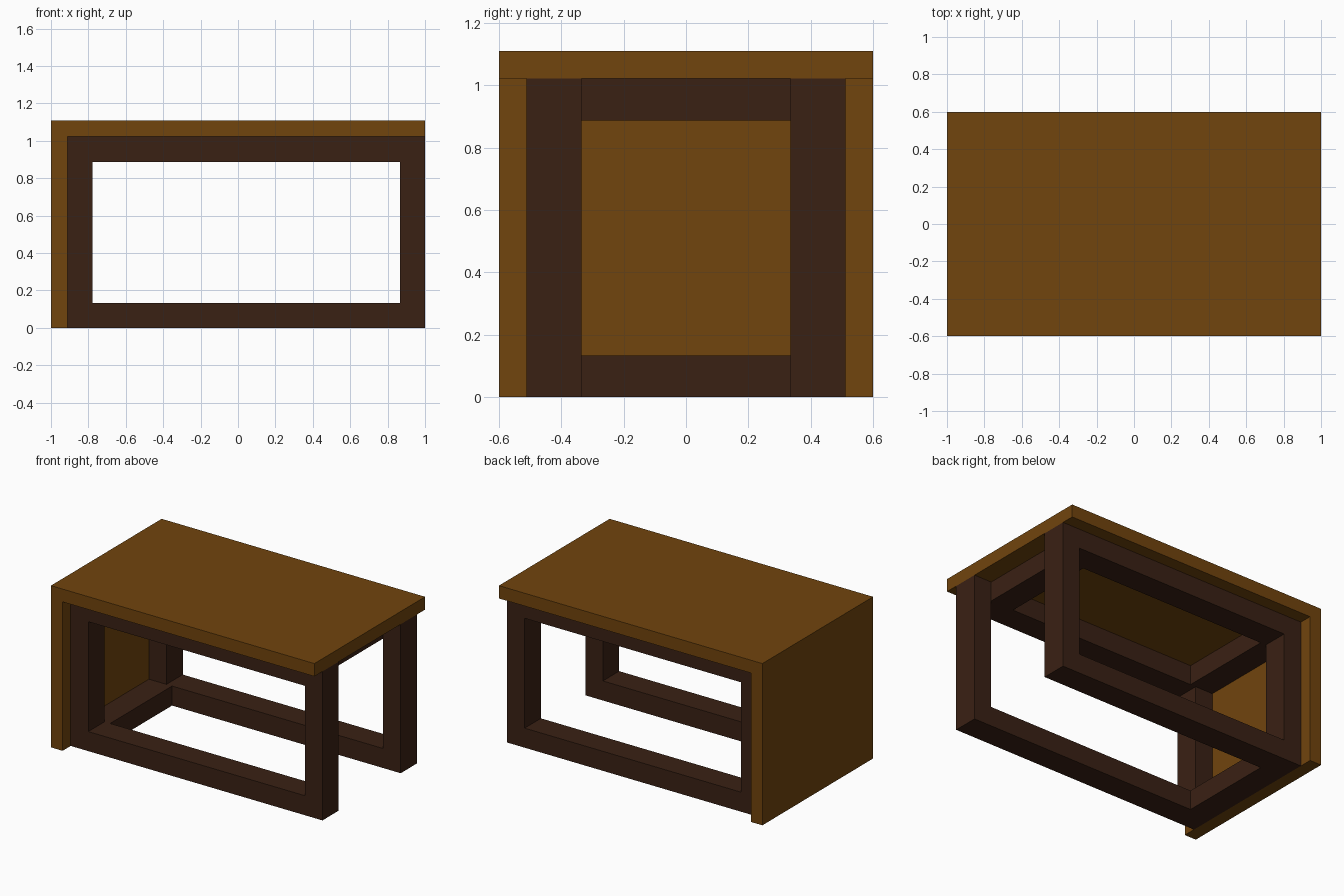
import bpy, bmesh

if "Cube" in bpy.data.objects:
    bpy.data.objects.remove(bpy.data.objects["Cube"])

H = 1.11                    # overall height
T = 0.088                   # board thickness
ZT = H - T                  # underside of the top
XL = -1 + T                 # inner face of the side panel
Y0, Y1 = 0.336, 0.512       # inner and outer faces of the frames
RAIL = 0.134                # rail height and post width
DEPTH = Y1 - Y0


def material(name, rgb):
    m = bpy.data.materials.new(name)
    m.diffuse_color = (*rgb, 1)
    m.use_nodes = True
    m.node_tree.nodes["Principled BSDF"].inputs["Base Color"].default_value = m.diffuse_color
    return m


light_wood = material("light_wood", (0.165, 0.058, 0.004))
dark_wood = material("dark_wood", (0.042, 0.015, 0.007))


def finish(bm, name, mat):
    bmesh.ops.recalc_face_normals(bm, faces=bm.faces)
    me = bpy.data.meshes.new(name)
    bm.to_mesh(me)
    bm.free()
    me.materials.append(mat)
    ob = bpy.data.objects.new(name, me)
    bpy.context.collection.objects.link(ob)
    return ob


def extrude_y(bm, y0, y1):
    """Turn the flat xz profile at y0 into a solid reaching y1."""
    res = bmesh.ops.extrude_face_region(bm, geom=bm.faces[:], use_keep_orig=True)
    verts = [g for g in res["geom"] if isinstance(g, bmesh.types.BMVert)]
    bmesh.ops.translate(bm, verts=verts, vec=(0, y1 - y0, 0))


def prism(name, profile, y0, y1, mat):
    bm = bmesh.new()
    bm.faces.new([bm.verts.new((x, y0, z)) for x, z in profile])
    extrude_y(bm, y0, y1)
    return finish(bm, name, mat)


def rect(x0, x1, z0, z1):
    return [(x0, z0), (x1, z0), (x1, z1), (x0, z1)]


def frame(name, y0, y1, mat):
    bm = bmesh.new()
    outer = [bm.verts.new((x, y0, z)) for x, z in rect(XL, 1, 0, ZT)]
    inner = [bm.verts.new((x, y0, z))
             for x, z in rect(XL + RAIL, 1 - RAIL, RAIL, ZT - RAIL)]
    for i in range(4):
        j = (i + 1) % 4
        bm.faces.new((outer[i], outer[j], inner[j], inner[i]))
    extrude_y(bm, y0, y1)
    return finish(bm, name, mat)


# L-shaped board: table top folding down into the side panel
prism("top_and_side_panel",
      [(-1, 0), (XL, 0), (XL, ZT), (1, ZT), (1, H), (-1, H)],
      -0.6, 0.6, light_wood)

# Rectangular leg frames, front and back
frame("front_leg_frame", -Y1, -Y0, dark_wood)
frame("back_leg_frame", Y0, Y1, dark_wood)

# Cross rails joining the frames
for name, x0, z0 in (("lower_left_cross_rail", XL, 0),
                     ("upper_left_cross_rail", XL, ZT - RAIL),
                     ("upper_right_cross_rail", 1 - RAIL - DEPTH, ZT - RAIL)):
    prism(name, rect(x0, x0 + DEPTH, z0, z0 + RAIL), -Y0, Y0, dark_wood)
